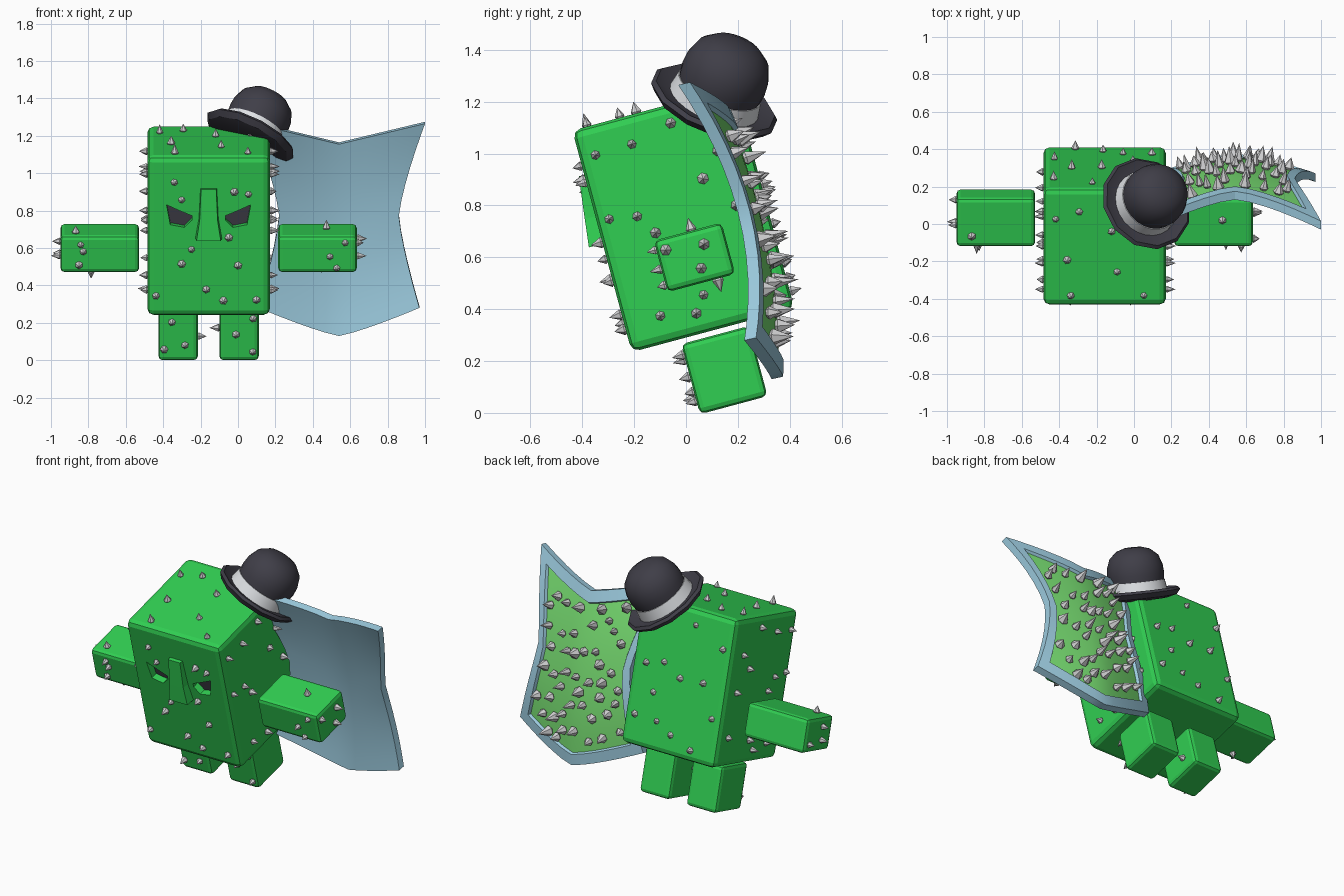
import bpy, bmesh, math, random
from mathutils import Matrix, Vector

random.seed(4)
old = bpy.data.objects.get("Cube")
if old:
    bpy.data.objects.remove(old)


def material(name, rgb):
    m = bpy.data.materials.new(name)
    m.use_nodes = True
    m.diffuse_color = (*rgb, 1)
    m.node_tree.nodes["Principled BSDF"].inputs["Base Color"].default_value = (*rgb, 1)
    return m


GREEN = material("cactus green", (0.03, 0.62, 0.085))
LEAF = material("pale leaf green", (0.19, 0.74, 0.17))
BLUE = material("pot blue", (0.34, 0.61, 0.75))
GREY = material("thorn grey", (0.64, 0.64, 0.65))
DARK = material("charcoal", (0.05, 0.048, 0.064))
BAND = material("band silver", (0.76, 0.78, 0.81))


def finish(name, bm, mats, frame=Matrix(), smooth=None):
    bmesh.ops.recalc_face_normals(bm, faces=bm.faces[:])
    me = bpy.data.meshes.new(name)
    bm.to_mesh(me)
    bm.free()
    for m in mats:
        me.materials.append(m)
    ob = bpy.data.objects.new(name, me)
    bpy.context.collection.objects.link(ob)
    ob.matrix_world = frame
    if smooth:
        bpy.ops.object.select_all(action='DESELECT')
        ob.select_set(True)
        bpy.context.view_layer.objects.active = ob
        bpy.ops.object.shade_smooth_by_angle(angle=math.radians(smooth))
    return ob


def tilted(x, y, z):
    return Matrix.Translation((x, y, z)) @ Matrix.Rotation(math.radians(15), 4, 'X')


def block(name, frame, size, bevel):
    bm = bmesh.new()
    bmesh.ops.create_cube(bm, size=1, matrix=Matrix.Diagonal((*size, 1)))
    bmesh.ops.bevel(bm, geom=bm.edges[:], offset=bevel, segments=2, profile=0.5, affect='EDGES')
    return finish(name, bm, [GREEN], frame)


def prism(bm, outline, y0, y1):
    a, b = [[bm.verts.new((x, y, z)) for x, z in outline] for y in (y0, y1)]
    bm.faces.new(a)
    bm.faces.new(b[::-1])
    for i in range(len(a)):
        j = (i + 1) % len(a)
        bm.faces.new((a[i], b[i], b[j], a[j]))


def thorn(bm, point, normal, r, length):
    m = Matrix.Translation(point) @ normal.normalized().to_track_quat('Z', 'Y').to_matrix().to_4x4()
    m = m @ Matrix.Rotation(random.random() * 6, 4, 'Z')
    for r1, r2, z0, z1 in ((r * 0.5, r, -0.01, 0.006), (r, 0, 0.006, length)):
        bmesh.ops.create_cone(bm, segments=6, radius1=r1, radius2=r2, depth=z1 - z0, cap_ends=False,
                              matrix=m @ Matrix.Translation((0, 0, (z0 + z1) / 2)))


def spread(count, reach=0.85):
    """Well spaced random points in a square from -reach to reach."""
    pts = []
    for _ in range(count):
        tries = [Vector((random.uniform(-reach, reach), random.uniform(-reach, reach))) for _ in range(12)]
        pts.append(max(tries, key=lambda p: min([(p - q).length for q in pts], default=1)))
    return pts


def thorns_on(bm, size, axis, sign, pts):
    others = [i for i in range(3) if i != axis]
    for uv in pts:
        p, n = Vector(), Vector()
        n[axis] = sign
        p[axis] = sign * size[axis] / 2
        for i, t in zip(others, uv):
            p[i] = t * size[i] / 2
        thorn(bm, p, n, random.uniform(0.018, 0.023), random.uniform(0.035, 0.055))


MID = -0.157

# Body, with the eye sockets cut in
body_size = (0.655, 0.65, 0.885)
body_frame = tilted(MID, -0.01, 0.746)
body = block("body", body_frame, body_size, 0.033)
front = -body_size[1] / 2
eye = [(0.225, 0.175), (0.15, 0.14), (0.09, 0.115), (0.09, 0.09), (0.13, 0.05), (0.205, 0.065)]
for side, s in (("left", 1), ("right", -1)):
    outline = [(x * s, z) for x, z in eye]
    bm = bmesh.new()
    prism(bm, outline, front - 0.1, front + 0.05)
    cutter = finish("socket_cutter", bm, [GREEN], body_frame)
    cutter.hide_render = True
    mod = body.modifiers.new("socket", 'BOOLEAN')
    mod.operation, mod.solver, mod.object = 'DIFFERENCE', 'EXACT', cutter
    bpy.context.view_layer.objects.active = body
    bpy.ops.object.modifier_apply(modifier=mod.name)
    bpy.data.objects.remove(cutter)
    bm = bmesh.new()
    prism(bm, outline, front + 0.044, front + 0.051)
    finish(side + "_eye", bm, [DARK], body_frame)

# Nose: wedge that widens and deepens downward
bm = bmesh.new()
rings = [[bm.verts.new((x, y, z)) for x, y in
          ((-w, front + 0.01), (-w * 0.9, front - d), (w * 0.9, front - d), (w, front + 0.01))]
         for z, w, d in ((-0.01, 0.072, 0.055), (0.1, 0.053, 0.042), (0.265, 0.045, 0.022))]
for lo, hi in zip(rings, rings[1:]):
    for i in range(4):
        bm.faces.new((lo[i], lo[(i + 1) % 4], hi[(i + 1) % 4], hi[i]))
bm.faces.new(rings[0])
bm.faces.new(rings[-1])
finish("nose", bm, [GREEN], body_frame)

# Thorns on the body
front_pts = [(-.56, .68), (-.44, .46), (.42, .56), (.65, .53), (-.28, -.16), (-.44, -.34), (.48, -.36),
             (-.04, -.66), (.24, -.8), (.78, -.79), (-.86, -.74), (.33, -.01)]
side_pts = [(-.81, .74), (-.36, .75), (.15, .84), (-.85, .17), (-.52, .13), (-.36, -.05), (-.56, -.76),
            (-.14, -.82), (0, -.68), (.6, .5), (.65, 0), (.7, -.6), (.35, .3)]
bm = bmesh.new()
thorns_on(bm, body_size, 1, -1, front_pts)
thorns_on(bm, body_size, 1, 1, spread(13))
thorns_on(bm, body_size, 2, 1, spread(9))
for s in (1, -1):
    thorns_on(bm, body_size, 0, s, side_pts)
finish("body_thorns", bm, [GREY], body_frame)

# Arms and legs with their thorns
arm_size, leg_size = (0.42, 0.27, 0.205), (0.21, 0.27, 0.28)
for side, s in (("left", 1), ("right", -1)):
    frame = tilted(MID + s * 0.582, 0.033, 0.6)
    block(side + "_arm", frame, arm_size, 0.022)
    bm = bmesh.new()
    for axis, sign, count in ((0, s, 3), (1, -1, 3), (2, 1, 1), (2, -1, 1)):
        thorns_on(bm, arm_size, axis, sign, [(abs(p[0]) * s if axis else p[0], p[1])
                                             for p in spread(count, 0.75)])
    finish(side + "_arm_thorns", bm, [GREY], frame)
    frame = tilted(MID + s * 0.163, 0.148, 0.165)
    block(side + "_leg", frame, leg_size, 0.022)
    bm = bmesh.new()
    thorns_on(bm, leg_size, 1, -1, spread(3, 0.75))
    thorns_on(bm, leg_size, 0, -s, spread(1, 0.6))
    finish(side + "_leg_thorns", bm, [GREY], frame)


# Wing-like cape: a curved four-pointed panel with a raised rim on its back
def cape_point(u, v):
    a = abs(u)
    flare = 0.14 if v > 0.5 else 0.11
    x = 0.54 + u * (0.32 + flare * abs(2 * v - 1) ** 1.3)
    low, high = 0.13 + 0.15 * a ** 1.2, 1.155 + 0.11 * a
    mid = 0.33 + 0.02 * v - 0.22 * v * v
    edge = 0.225 + 0.155 * v - 0.41 * v * v
    return Vector((x, mid + (edge - mid) * a ** 1.4, low + (high - low) * v))


thick = Vector((0, 0.045, 0.01))
N = 12
steps = [0] + [0.065 + 0.87 * i / (N - 2) for i in range(N - 1)] + [1]
bm = bmesh.new()
sheets = [[[bm.verts.new(cape_point(2 * t - 1, v) + off) for t in steps] for v in steps]
          for off in (Vector(), thick)]
inner = []
for k, g in enumerate(sheets):
    for j in range(N):
        for i in range(N):
            f = bm.faces.new((g[j][i], g[j][i + 1], g[j + 1][i + 1], g[j + 1][i]))
            if k and 0 < i < N - 1 and 0 < j < N - 1:
                inner.append(f)
rings = [[g[0][i] for i in range(N)] + [g[j][N] for j in range(N)] +
         [g[N][N - i] for i in range(N)] + [g[N - j][0] for j in range(N)] for g in sheets]
for i in range(4 * N):
    j = (i + 1) % (4 * N)
    bm.faces.new((rings[0][i], rings[0][j], rings[1][j], rings[1][i]))
bmesh.ops.recalc_face_normals(bm, faces=bm.faces[:])
for f in inner:
    f.material_index = 1
wall = bmesh.ops.inset_region(bm, faces=inner, thickness=0.006, depth=-0.018)
for f in wall["faces"]:
    f.material_index = 0
finish("cape", bm, [BLUE, LEAF], smooth=30)

# Larger thorns on the back of the cape
bm = bmesh.new()
for p in spread(48, 0.78):
    u, v = p.x, 0.5 + p.y * 0.52
    here = cape_point(u, v)
    n = (cape_point(u + 0.01, v) - here).cross(cape_point(u, v + 0.01) - here)
    thorn(bm, here + thick * 0.7, -n, random.uniform(0.022, 0.035), random.uniform(0.055, 0.095))
finish("cape_thorns", bm, [GREY])


# Bowler hat, tipped back and sideways
def lathe(name, profile, segments, mat, frame):
    bm = bmesh.new()
    verts = [bm.verts.new((r, 0, z)) for r, z in profile]
    edges = [bm.edges.new(pair) for pair in zip(verts, verts[1:])]
    bmesh.ops.spin(bm, geom=verts + edges, cent=(0, 0, 0), axis=(0, 0, 1), angle=math.tau, steps=segments)
    bmesh.ops.remove_doubles(bm, verts=bm.verts[:], dist=0.0005)
    return finish(name, bm, [mat], frame, smooth=35)


hat = Matrix.Translation((0.055, 0.1, 1.18)) @ \
    Vector((0.5, 0.41, 1)).to_track_quat('Z', 'Y').to_matrix().to_4x4()
lathe("hat_brim", [(0, -.02), (.18, -.02), (.235, -.005), (.26, .025), (.245, .04), (.2, .025), (.15, .025)],
      12, DARK, hat)
lathe("hat_band", [(.15, .015), (.182, .022), (.17, .09), (.15, .092)], 24, BAND, hat)
lathe("hat_crown", [(.165, .08), (.171, .13), (.167, .18), (.146, .237), (.1, .277), (.05, .293), (0, .296)],
      24, DARK, hat)
